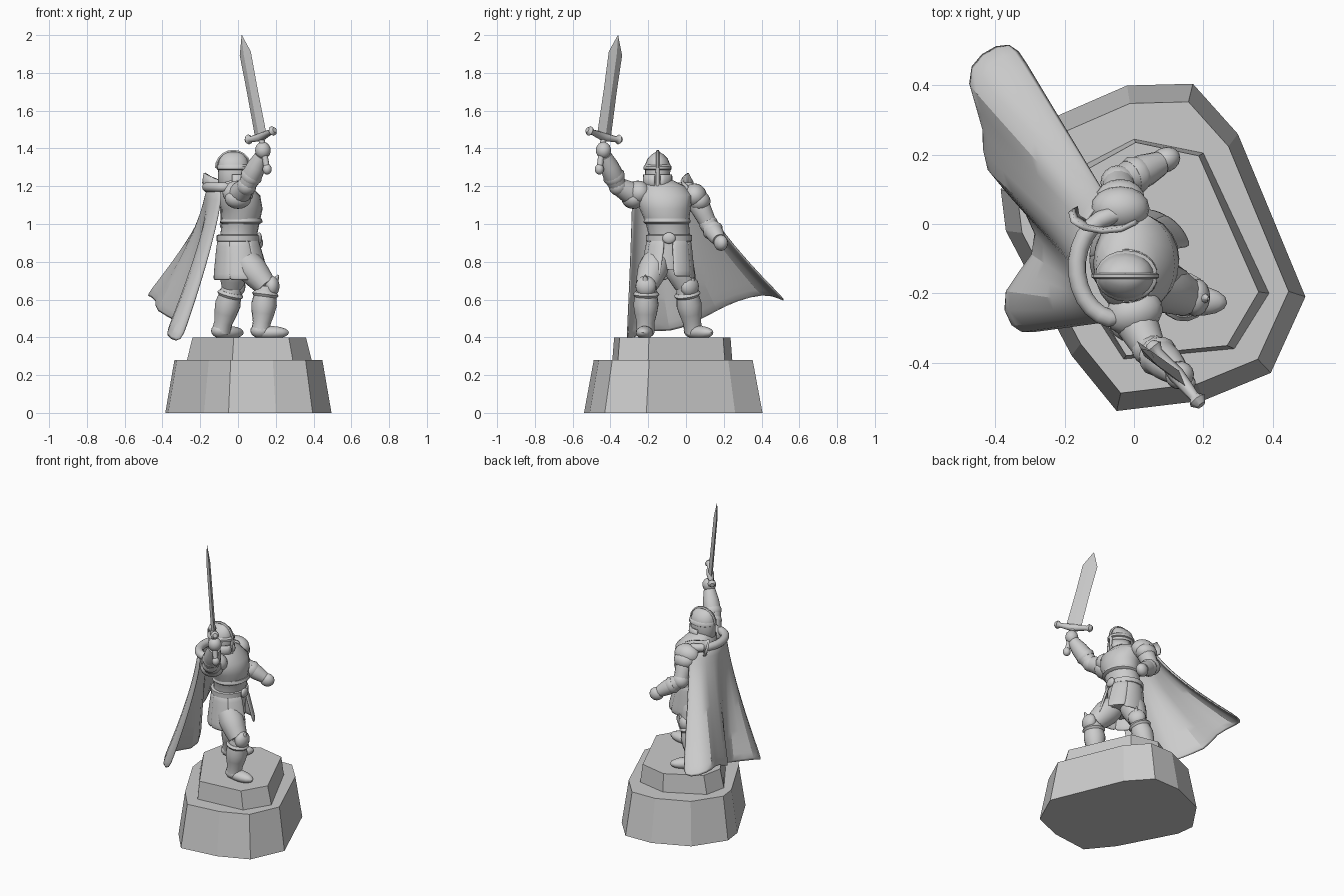
import bpy, bmesh, math
from mathutils import Vector

if "Cube" in bpy.data.objects:
    bpy.data.objects.remove(bpy.data.objects["Cube"])

grey = bpy.data.materials.new("light_grey")
grey.use_nodes = True
tone = (0.6, 0.6, 0.6, 1)
grey.diffuse_color = tone
grey.node_tree.nodes["Principled BSDF"].inputs["Base Color"].default_value = tone


def finish(name, verts, faces, angle=40):
    """Make an object, fix its normals and shade it."""
    mesh = bpy.data.meshes.new(name)
    mesh.from_pydata([tuple(v) for v in verts], [], faces)
    bm = bmesh.new()
    bm.from_mesh(mesh)
    bmesh.ops.recalc_face_normals(bm, faces=bm.faces)
    for f in bm.faces:
        f.smooth = angle > 0
    bm.to_mesh(mesh)
    bm.free()
    if angle:
        mesh.set_sharp_from_angle(angle=math.radians(angle))
    mesh.materials.append(grey)
    obj = bpy.data.objects.new(name, mesh)
    bpy.context.collection.objects.link(obj)
    return obj


def skin(name, rings, angle=40):
    """Closed solid through equal rings of points."""
    n = len(rings[0])
    faces = [(r*n + i, r*n + (i+1) % n, (r+1)*n + (i+1) % n, (r+1)*n + i)
             for r in range(len(rings)-1) for i in range(n)]
    last = (len(rings)-1)*n
    faces += [tuple(range(n)), tuple(range(last, last+n))]
    return finish(name, [p for ring in rings for p in ring], faces, angle)


def loft(name, rows, n=20, angle=40):
    """Stacked level ellipses: z, centre x, centre y, radius x, radius y."""
    turn = [math.tau*i/n for i in range(n)]
    return skin(name, [[Vector((x + a*math.cos(t), y + b*math.sin(t), z))
                        for t in turn] for z, x, y, a, b in rows], angle)


def tube(name, path, radii, n=14, angle=50):
    """Round limb along a path."""
    path = [Vector(p) for p in path]
    rings = []
    for i, (p, r) in enumerate(zip(path, radii)):
        d = path[min(i+1, len(path)-1)] - path[max(i-1, 0)]
        q = d.to_track_quat('Z', 'Y')
        rings.append([p + q @ Vector((r*math.cos(math.tau*k/n), r*math.sin(math.tau*k/n), 0))
                      for k in range(n)])
    return skin(name, rings, angle)


def limb(name, a, b, radii):
    """Straight limb with evenly spaced radii."""
    a, b = Vector(a), Vector(b)
    m = len(radii)-1
    return tube(name, [a.lerp(b, i/m) for i in range(m+1)], radii)


def ball(name, loc, size, yaw=0, pitch=0):
    bm = bmesh.new()
    bmesh.ops.create_uvsphere(bm, u_segments=16, v_segments=10, radius=1)
    verts = [v.co * Vector(size) for v in bm.verts]
    faces = [[v.index for v in f.verts] for f in bm.faces]
    bm.free()
    obj = finish(name, verts, faces)
    obj.location = loc
    obj.rotation_euler = (0, pitch, yaw)
    return obj


def sheet(name, rows, thick=0.012, level=1):
    """Cloth or plate through a grid of points."""
    n = len(rows[0])
    faces = [(r*n+i, r*n+i+1, (r+1)*n+i+1, (r+1)*n+i)
             for r in range(len(rows)-1) for i in range(n-1)]
    obj = finish(name, [p for row in rows for p in row], faces, 60)
    mod = obj.modifiers.new("thickness", 'SOLIDIFY')
    mod.thickness, mod.offset = thick, 0
    if level:
        obj.modifiers.new("soft", 'SUBSURF').levels = level
        obj.modifiers["soft"].render_levels = level
    return obj


def arc(cx, cy, z, a, b, start, end, n):
    ts = [math.radians(start + (end-start)*i/(n-1)) for i in range(n)]
    return [Vector((cx + a*math.cos(t), cy + b*math.sin(t), z)) for t in ts]


# Plinth in two faceted tiers
def tier(name, outline, z0, z1, sx, sy):
    low = [Vector((x, y, z0)) for x, y in outline]
    high = [Vector((.055 + (x-.055)*sx, -.07 + (y+.07)*sy, z1)) for x, y in outline]
    skin(name, [low, high], 0)

tier("plinth_base", [(-.05, -.54), (.2, -.51), (.395, -.43), (.495, -.21), (.3, .26), (.17, .405),
                     (-.02, .4), (-.25, .3), (-.385, .1), (-.37, -.02), (-.18, -.38)], 0, .28, .89, .89)
tier("plinth_top", [(-.03, -.39), (.29, -.36), (.39, -.2), (.2, .205), (0, .245),
                    (-.24, .12), (-.27, -.02)], .28, .4, .91, .97)

# Legs: thigh, greave, knee guard, boot
legs = {"right": ((.04, -.16, .8), (.15, -.21, .67), (.12, -.215, .43), -5),
        "left": ((-.02, -.05, .8), (-.03, .0, .67), (-.09, .04, .43), 40)}
for side, (hip, knee, ankle, yaw) in legs.items():
    limb(side + "_thigh", hip, knee, [.075, .08, .07, .058])
    limb(side + "_greave", knee, ankle, [.052, .06, .068, .06, .048, .05])
    a = math.radians(yaw)
    ahead = Vector((math.cos(a), math.sin(a), 0))
    k = Vector(knee) + ahead*.03
    ball(side + "_knee_guard", k, (.04, .055, .055), a)
    tube(side + "_knee_spike", [k, k + ahead*.035 + Vector((0, 0, .06))], [.035, .004], 8)
    s = Vector(ankle)
    ball(side + "_boot", s + ahead*.05 - Vector((0, 0, .005)), (.1, .045, .035), a)
    ball(side + "_heel", s + Vector((0, 0, .005)), (.055, .05, .04), a)
    limb(side + "_greave_cuff", Vector(knee).lerp(s, .12), Vector(knee).lerp(s, .24), [.06, .071, .06])

# Torso, belt and skirt panels
loft("torso", [(.88, 0, -.09, .1, .11), (.95, .005, -.09, .098, .11), (1.01, .015, -.1, .1, .115),
               (1.08, .02, -.11, .11, .135), (1.15, 0, -.115, .118, .15),
               (1.2, -.02, -.125, .09, .12), (1.24, -.025, -.145, .055, .06)])
loft("breastplate_edge", [(1.0, .015, -.1, .1, .115), (1.01, .018, -.1, .113, .125),
                          (1.03, .02, -.1, .105, .12)])
loft("belt", [(.905, 0, -.09, .104, .112), (.91, 0, -.09, .113, .122),
              (.94, 0, -.09, .113, .122), (.945, 0, -.09, .1, .11)])
ball("buckle", (.112, -.09, .925), (.015, .035, .03))
for i, (a0, a1, low) in enumerate([(8, 62, .72), (55, 118, .71), (110, 182, .7),
                                   (175, 250, .7), (242, 305, .7), (298, 350, .71)]):
    rows = []
    for t in (0, .35, .7, 1):
        trim = 6*t if i in (0, 5) else 0
        rows.append(arc(.02*t, -.09 - .01*t, .92 + (low-.92)*t, .105 + .042*t, .112 + .03*t,
                        a0 + (trim if i == 0 else 0), a1 - (trim if i == 5 else 0), 6))
    sheet("skirt_panel_" + str(i+1), rows, .014)
loft("hips", [(.76, .01, -.1, .09, .1), (.9, 0, -.09, .1, .108)])

# Helmet with crest, brow, nose guard and cheek plates
hx, hy = -.025, -.15
loft("helmet", [(1.185, hx+.005, hy, .065, .05), (1.21, hx, hy, .08, .064), (1.26, hx, hy, .08, .066),
                (1.31, hx, hy, .083, .068), (1.345, hx, hy, .073, .054),
                (1.368, hx, hy, .055, .032), (1.38, hx, hy, .035, .012)])
loft("helmet_brow", [(1.285, hx, hy, .08, .066), (1.29, hx+.003, hy, .09, .074),
                     (1.305, hx+.003, hy, .09, .074), (1.315, hx, hy, .08, .066)])
tube("helmet_crest", [(hx + .09*math.cos(t), hy, 1.295 + .09*math.sin(t))
                      for t in [math.pi*k/10 for k in range(11)]], [.009]*11, 6)
limb("nose_guard", (hx+.084, hy, 1.3), (hx+.082, hy, 1.2), [.012, .009, .009])
for side, s in (("left", 1), ("right", -1)):
    a, b = (12, 95) if s > 0 else (-12, -95)
    sheet(side + "_cheek_plate", [arc(hx, hy, z, r, r*.82, a, b, 6)
                                  for z, r in ((1.262, .088), (1.22, .09), (1.185, .078))], .01, 0)

# Shoulder plates
for side, loc, yaw in (("left", (-.04, .045, 1.15), 0), ("right", (.0, -.255, 1.165), .3)):
    ball(side + "_shoulder_plate", loc, (.085, .065, .065), yaw)
    out = .025 if side == "left" else -.025
    ball(side + "_lower_shoulder_plate", Vector(loc) + Vector((0, out, -.03)), (.072, .06, .055), yaw)
base = arc(-.07, .04, 1.17, .1, .05, 330, 170, 6)
lift = (.035, .05, .06, .08, .1, .05)
sheet("left_shoulder_flare", [base, [p + Vector((-.015, -.012, h)) for p, h in zip(base, lift)]], .014, 0)

# Left arm, lowered and bent forward
elbow = (-.045, .12, 1.0)
limb("left_upper_arm", (-.04, .05, 1.14), elbow, [.05, .056, .05, .045])
ball("left_elbow_guard", elbow, (.052, .05, .05))
limb("left_forearm", elbow, (.075, .175, .915), [.042, .05, .047, .036])
limb("left_gauntlet_cuff", (-.01, .136, .975), (.02, .15, .954), [.05, .056, .047])
ball("left_fist", (.09, .185, .9), (.045, .036, .042), .4)

# Right arm, raised
elbow = (.045, -.36, 1.2)
limb("right_upper_arm", (-.01, -.25, 1.14), elbow, [.06, .062, .055, .047])
ball("right_elbow_guard", elbow, (.052, .05, .05))
limb("right_forearm", elbow, (.125, -.43, 1.36), [.045, .055, .05, .037])
limb("right_gauntlet_cuff", (.06, -.374, 1.235), (.08, -.39, 1.27), [.052, .06, .05])
ball("right_fist", (.132, -.437, 1.39), (.042, .04, .045), .5)

# Sword, built on its own axes
guard, tip = Vector((.122, -.435, 1.46)), Vector((.02, -.36, 2))
along = (tip - guard).normalized()
across = Vector((.64, -.76, .1))
across = (across - along*across.dot(along)).normalized()
flat = along.cross(across)


def diamond(h, w, t):
    c = guard + along*h
    return [c + across*w, c + flat*t, c - across*w, c - flat*t]

full = (tip - guard).length
skin("blade", [diamond(0, .048, .014), diamond(full*.45, .045, .013),
               diamond(full*.82, .047, .012), diamond(full, .001, .001)], 20)
tube("crossguard", [guard + across*s*.12 + along*abs(s)*.012 for s in (-1, -.85, -.7, 0, .7, .85, 1)],
     [.014, .027, .015, .024, .015, .027, .014], 8)
limb("grip", guard, guard - along*.17, [.016, .017, .016])
ball("pommel", guard - along*.175, (.024, .024, .028))

# Cape: collar roll and folded cloth blowing back and to the left
tube("cape_collar", arc(-.05, -.125, 1.195, .115, .15, 275, 85, 14),
     [.012] + [.026]*12 + [.012])
hem = [(-.3, -.31, .37), (-.36, -.31, .38), (-.4, -.19, .44), (-.27, -.09, .42), (-.29, .04, .47),
       (-.46, .17, .54), (-.42, .27, .59), (-.5, .42, .63), (-.45, .5, .6), (-.35, .54, .58)]
top = arc(-.05, -.11, 1.18, .115, .18, 255, 100, len(hem))
rows = []
for k in range(9):
    t = k/8
    row = []
    for p, q in zip(top, hem):
        v = p.lerp(Vector(q), t)
        w = p.lerp(Vector(q), t**1.3)
        row.append(Vector((w.x, w.y, v.z)))
    rows.append(row)
sheet("cape", rows, .016)
